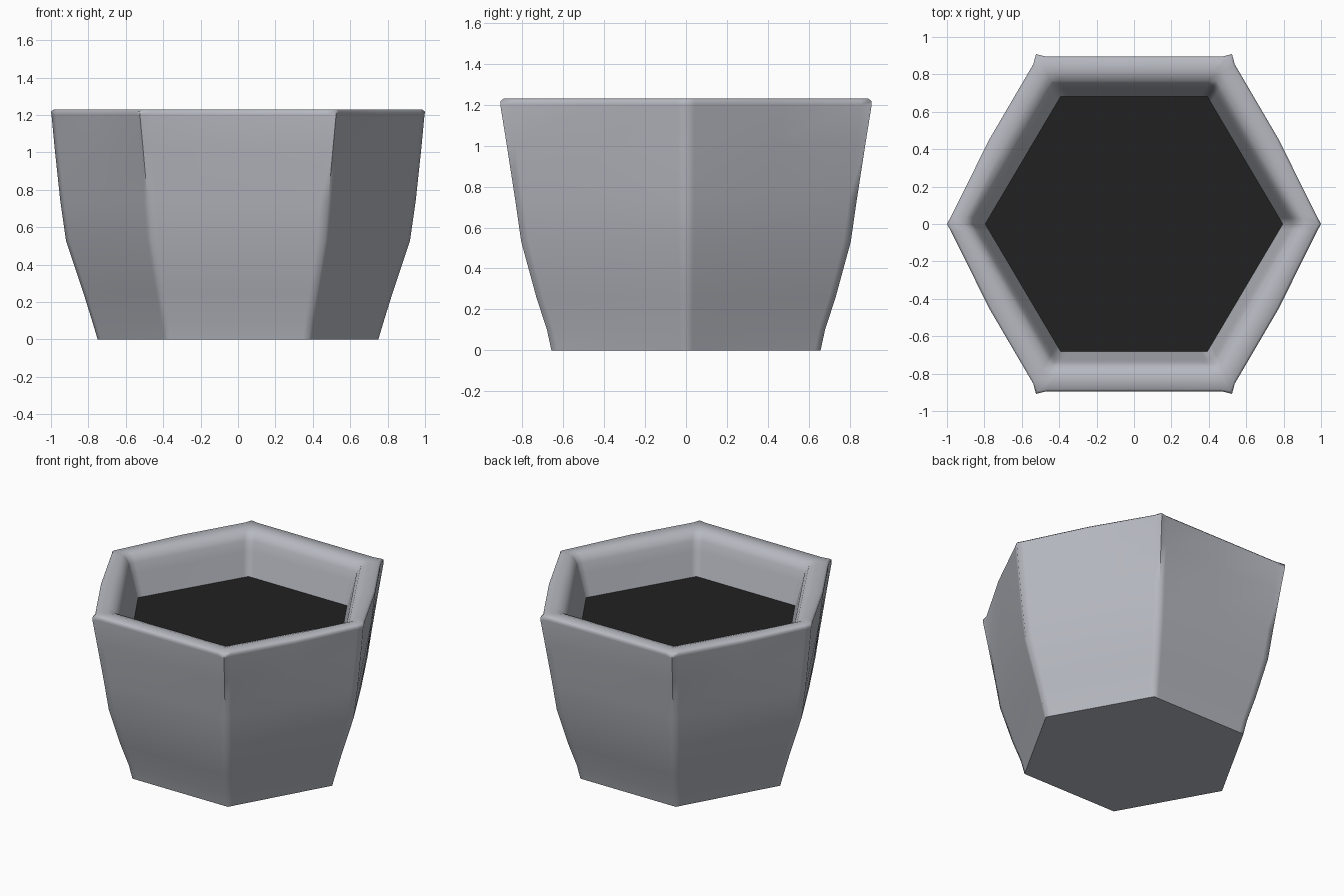
import bpy, bmesh, math
from mathutils import Vector

if "Cube" in bpy.data.objects:
    bpy.data.objects.remove(bpy.data.objects["Cube"])


def material(name, rgb):
    m = bpy.data.materials.new(name)
    m.diffuse_color = (*rgb, 1)
    m.use_nodes = True
    m.node_tree.nodes["Principled BSDF"].inputs["Base Color"].default_value = m.diffuse_color
    return m


def hex_ring(r_side, r_diag, z, bulge=1.0, horn=1.0):
    """Hexagon with softened corners; r_side is the +-x corner radius, r_diag the others."""
    corners = []
    for k in range(6):
        a = math.radians(60 * k)
        r = r_side if k % 3 == 0 else r_diag
        corners.append(Vector((r * math.cos(a), r * math.sin(a), z)))
    pts = []
    for k in range(6):
        a, b = corners[k], corners[(k + 1) % 6]
        h = 1.0 if k % 3 == 0 else horn
        g = 1.0 if k % 3 == 1 else bulge      # front and back stay straight
        pts.append(Vector((a.x * h, a.y * h, z)))
        for t, s in ((0.045, 1.0), (0.5, g), (0.955, 1.0)):
            p = a.lerp(b, t)
            pts.append(Vector((p.x * s, p.y * s, z)))
    return pts


def build(name, rings, mat, cap_first=False, cap_last=False):
    bm = bmesh.new()
    loops = [[bm.verts.new(p) for p in ring] for ring in rings]
    n = len(loops[0])
    for lo, hi in zip(loops, loops[1:]):
        for i in range(n):
            j = (i + 1) % n
            bm.faces.new((lo[i], lo[j], hi[j], hi[i]))
    if cap_first:
        bm.faces.new(loops[0][::-1])
    if cap_last:
        bm.faces.new(loops[-1])
    me = bpy.data.meshes.new(name)
    bm.to_mesh(me)
    bm.free()
    me.materials.append(mat)
    ob = bpy.data.objects.new(name, me)
    bpy.context.collection.objects.link(ob)
    bpy.ops.object.select_all(action='DESELECT')
    ob.select_set(True)
    bpy.context.view_layer.objects.active = ob
    bpy.ops.object.shade_smooth_by_angle(angle=math.radians(62))
    return ob


clay = material("pale_grey_clay", (0.47, 0.485, 0.53))
earth = material("dark_soil", (0.015, 0.015, 0.015))

# Pot: outer wall from the base up, over the rounded lip, down the inner wall
profile = [
    # side corner, diagonal corner, height, side bulge, corner flare
    (0.75, 0.76, 0.00, 1.0, 1.0),
    (0.78, 0.785, 0.10, 1.0, 1.0),
    (0.83, 0.845, 0.26, 1.0, 1.0),
    (0.92, 0.93, 0.53, 1.005, 1.0),
    (0.95, 0.965, 0.74, 1.01, 1.0),
    (0.98, 1.01, 1.02, 1.015, 1.005),
    (0.997, 1.033, 1.20, 1.018, 1.015),
    (1.00, 1.033, 1.218, 1.018, 1.015),
    (0.985, 1.02, 1.23, 1.018, 1.01),
    (0.92, 0.94, 1.23, 1.01, 1.0),
    (0.885, 0.885, 1.215, 1.0, 1.0),
    (0.86, 0.855, 1.17, 1.0, 1.0),
    (0.84, 0.835, 1.10, 1.0, 1.0),
    (0.79, 0.78, 0.92, 1.0, 1.0),
]
build("pot", [hex_ring(*row) for row in profile], clay, cap_first=True)

# Soil: flat fill inside the pot
build("soil", [hex_ring(0.785, 0.775, 0.92), hex_ring(0.797, 0.787, 0.94)],
      earth, cap_last=True)
